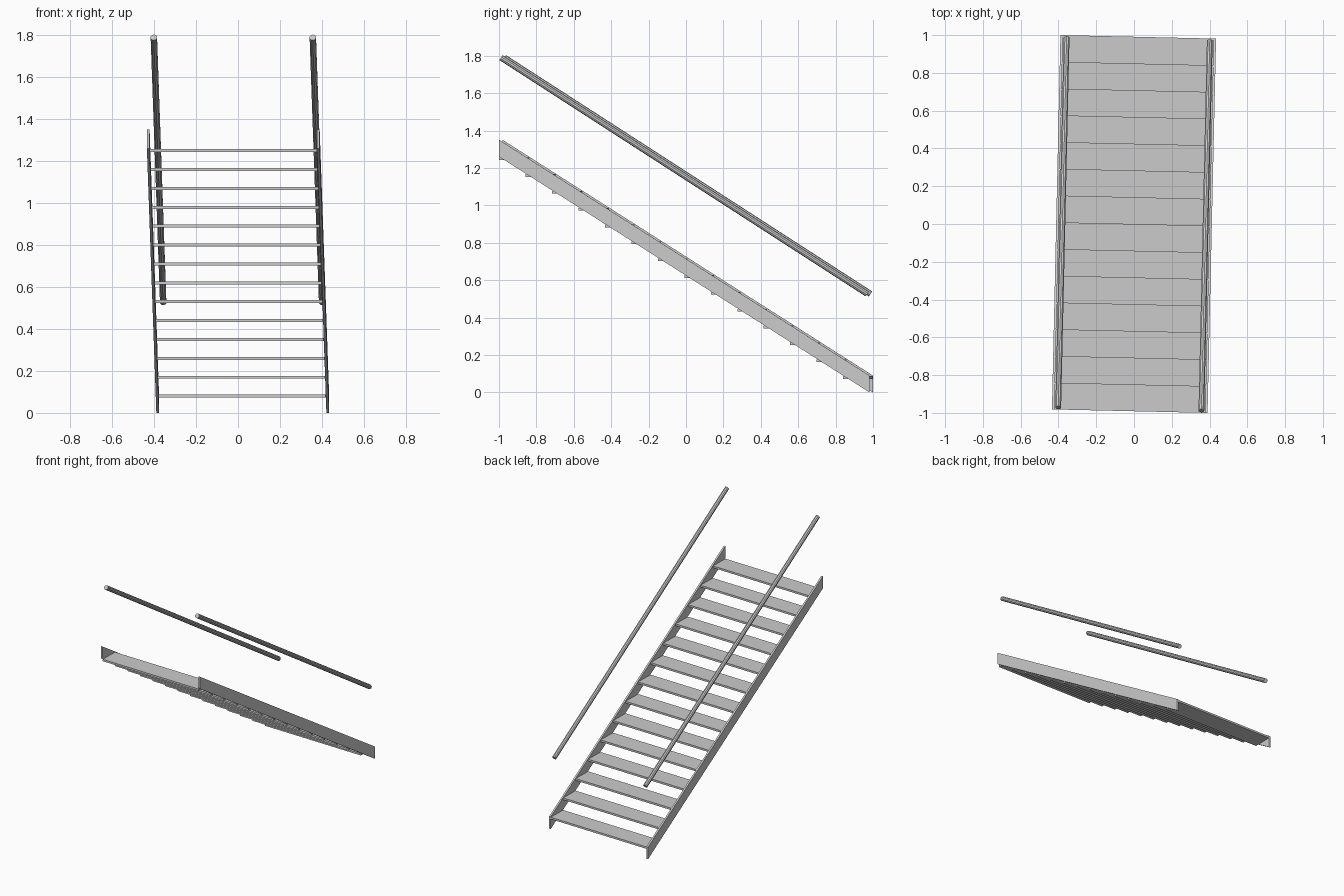
import bpy, bmesh, math
from mathutils import Matrix, Vector

if "Cube" in bpy.data.objects:
    bpy.data.objects.remove(bpy.data.objects["Cube"])

TURN = Matrix.Rotation(math.radians(-1.3), 4, 'Z')   # whole stair sits slightly turned
L = 0.991          # half length
N = 14             # treads
RUN = 2 * L / N
RISE = 0.09
OUT, INN = 0.412, 0.399   # stringer outer / inner faces


def finish(bm, name):
    bmesh.ops.transform(bm, matrix=TURN, verts=bm.verts)
    bmesh.ops.recalc_face_normals(bm, faces=bm.faces)
    me = bpy.data.meshes.new(name)
    bm.to_mesh(me)
    bm.free()
    ob = bpy.data.objects.new(name, me)
    bpy.context.collection.objects.link(ob)


def side_prism(name, profile, x0, x1):
    """Extrude a (y, z) profile across x."""
    bm = bmesh.new()
    face = bm.faces.new([bm.verts.new((x0, y, z)) for y, z in profile])
    ext = bmesh.ops.extrude_face_region(bm, geom=[face])
    moved = [v for v in ext['geom'] if isinstance(v, bmesh.types.BMVert)]
    bmesh.ops.translate(bm, verts=moved, vec=(x1 - x0, 0, 0))
    finish(bm, name)


def rod(name, a, b, r, sides):
    a, b = Vector(a), Vector(b)
    bm = bmesh.new()
    rot = (b - a).to_track_quat('Z', 'Y').to_matrix().to_4x4()
    bmesh.ops.create_cone(bm, cap_ends=True, segments=sides, radius1=r, radius2=r,
                          depth=(b - a).length,
                          matrix=Matrix.Translation((a + b) / 2) @ rot)
    finish(bm, name)


# sloping side plates with vertical ends, and handrails floating above them
stringer = [(-L, 1.261), (L, 0.0), (L, 0.09), (-L, 1.351)]
for side, s in (("left", -1), ("right", 1)):
    side_prism(side + "_stringer", stringer, s * INN, s * OUT)
    rod(side + "_handrail", (s * 0.379, -0.98, 1.79), (s * 0.379, 0.978, 0.527), 0.016, 10)

# open treads, descending toward the back
for i in range(N):
    y = L - i * RUN
    z = 0.087 + i * RISE
    side_prism(f"tread_{i + 1}",
               [(y - RUN, z - 0.014), (y, z - 0.014), (y, z), (y - RUN, z)], -INN, INN)
